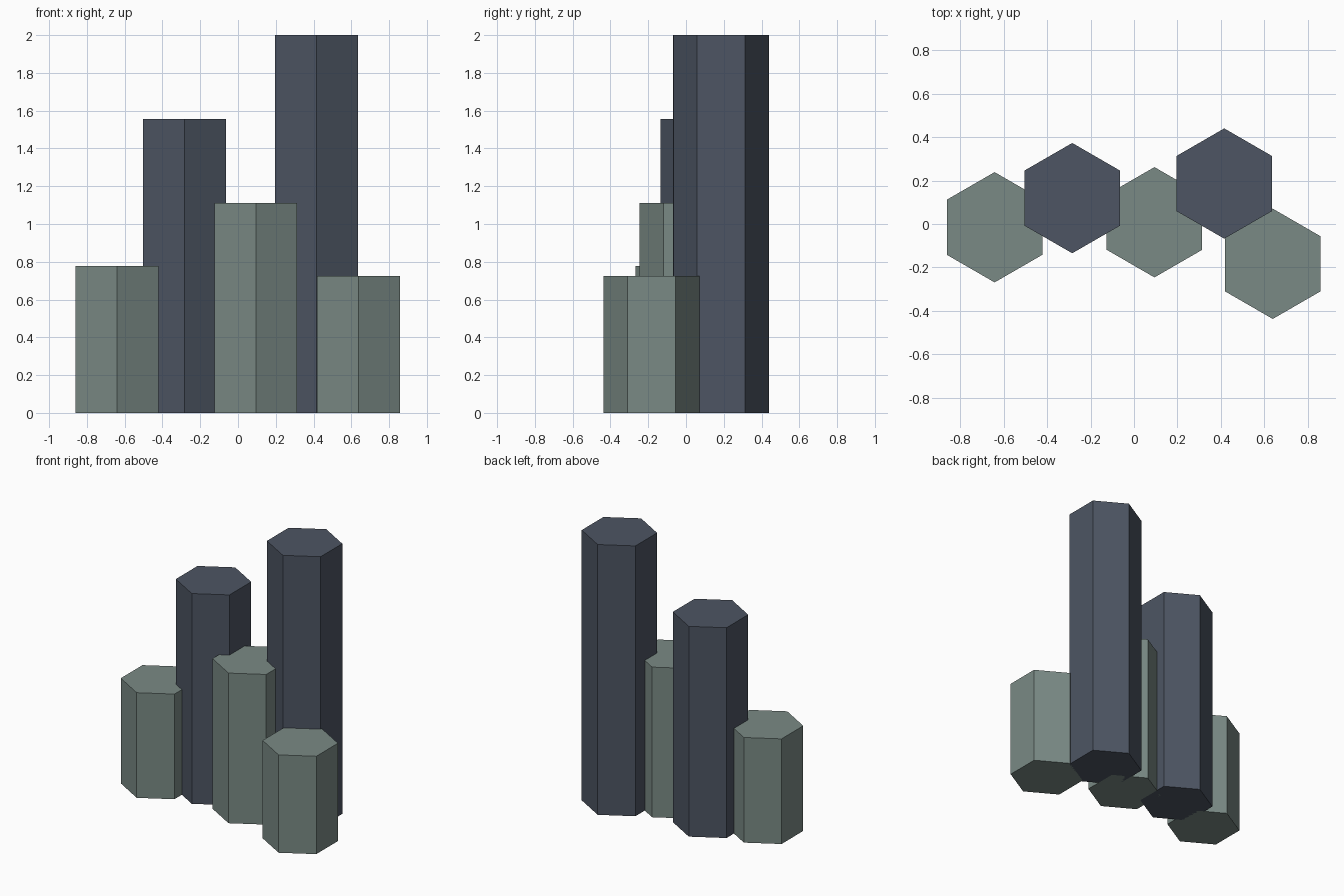
import bpy, bmesh, math

if "Cube" in bpy.data.objects:
    bpy.data.objects.remove(bpy.data.objects["Cube"])


def material(name, srgb):
    m = bpy.data.materials.new(name)
    lin = [((c / 255 + 0.055) / 1.055) ** 2.4 for c in srgb]
    m.diffuse_color = (*lin, 1)
    m.use_nodes = True
    m.node_tree.nodes["Principled BSDF"].inputs["Base Color"].default_value = m.diffuse_color
    return m


slate = material("dark slate", (77, 85, 99))
sage = material("grey green", (122, 138, 133))
RADIUS = 0.2535


def hex_column(name, x, y, height, mat):
    """Hexagonal prism with a corner pointing along y, standing on the ground."""
    bm = bmesh.new()
    angles = [math.radians(30 + 60 * i) for i in range(6)]
    base = bm.faces.new([bm.verts.new((RADIUS * math.cos(a), RADIUS * math.sin(a), 0))
                         for a in angles])
    top = bmesh.ops.extrude_face_region(bm, geom=[base], use_keep_orig=True)["geom"]
    bmesh.ops.translate(bm, vec=(0, 0, height),
                        verts=[v for v in top if isinstance(v, bmesh.types.BMVert)])
    bmesh.ops.recalc_face_normals(bm, faces=bm.faces)
    mesh = bpy.data.meshes.new(name)
    bm.to_mesh(mesh)
    bm.free()
    mesh.materials.append(mat)
    obj = bpy.data.objects.new(name, mesh)
    obj.location = (x, y, 0)
    bpy.context.collection.objects.link(obj)


# Tall dark columns
hex_column("tall_column_right", 0.415, 0.186, 2.0, slate)
hex_column("tall_column_left", -0.284, 0.119, 1.556, slate)

# Short green columns
hex_column("short_column_middle", 0.094, 0.008, 1.111, sage)
hex_column("short_column_left", -0.641, -0.015, 0.778, sage)
hex_column("short_column_right", 0.638, -0.183, 0.724, sage)
